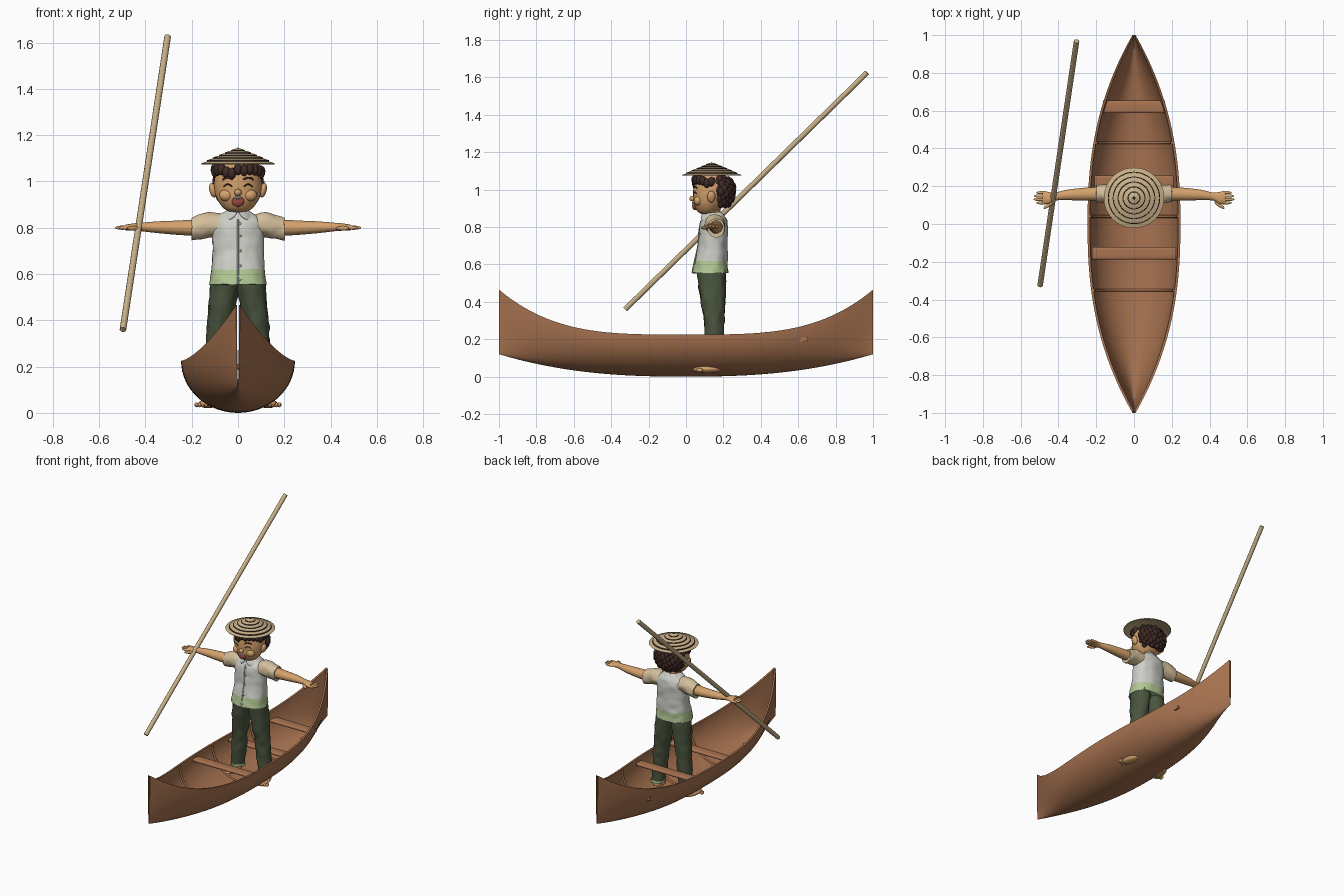
import bpy, bmesh, math, random
from math import sin, cos, pi
from mathutils import Vector, noise

if "Cube" in bpy.data.objects:
    bpy.data.objects.remove(bpy.data.objects["Cube"])
random.seed(4)


def material(name, rgb):
    m = bpy.data.materials.new(name)
    m.use_nodes = True
    m.diffuse_color = (*rgb, 1)
    m.node_tree.nodes["Principled BSDF"].inputs["Base Color"].default_value = (*rgb, 1)
    return m


WOOD = material("hull brown", (.39, .17, .08))
STRAW = material("pale straw", (.58, .44, .25))
SKIN = material("warm skin", (.66, .36, .15))
HAIR = material("dark hair", (.05, .024, .02))
SHIRT = material("off white", (.62, .62, .58))
HEM = material("pale green", (.45, .58, .3))
PANTS = material("dark green", (.068, .09, .048))
SLEEVE = material("beige cloth", (.66, .52, .33))
MOUTH = material("mouth red", (.33, .07, .05))


def finish(name, bm, *mats, angle=45):
    bmesh.ops.recalc_face_normals(bm, faces=bm.faces)
    me = bpy.data.meshes.new(name)
    bm.to_mesh(me)
    bm.free()
    for m in mats:
        me.materials.append(m)
    me.shade_smooth()
    me.set_sharp_from_angle(angle=math.radians(angle))
    ob = bpy.data.objects.new(name, me)
    bpy.context.collection.objects.link(ob)
    return ob


def bridge(bm, rings, closed=True):
    n = len(rings[0])
    for a, b in zip(rings, rings[1:]):
        for i in range(n if closed else n - 1):
            j = (i + 1) % n
            bm.faces.new((a[i], a[j], b[j], b[i]))


def spline(rows, steps=5):
    # Catmull-Rom interpolation of whole rows
    rows = [Vector(r) for r in rows]
    out = []
    for i in range(len(rows) - 1):
        p, a, b, q = rows[max(i - 1, 0)], rows[i], rows[i + 1], rows[min(i + 2, len(rows) - 1)]
        for k in range(steps):
            t = k / steps
            out.append(.5 * (2 * a + (b - p) * t + (2 * p - 5 * a + 4 * b - q) * t**2 + (3 * a - p - 3 * b + q) * t**3))
    return out + [rows[-1]]


def loft(name, rows, *mats, axis="z", power=1.0, rough=0, rule=None, n=28, steps=5):
    # rows: position along axis, two centre offsets, two radii
    bm = bmesh.new()
    rings = []
    for r in spline(rows, steps):
        ring = []
        for i in range(n):
            c, s = cos(2 * pi * i / n), sin(2 * pi * i / n)
            u = r[1] + r[3] * math.copysign(abs(c)**power, c)
            v = r[2] + r[4] * math.copysign(abs(s)**power, s)
            co = Vector((u, v, r[0]) if axis == "z" else (r[0], u, v))
            if rough:
                co += noise.noise_vector(co * 28) * rough
            ring.append(bm.verts.new(co))
        rings.append(ring)
    bridge(bm, rings)
    bm.faces.new(rings[0])
    bm.faces.new(rings[-1])
    if rule:
        for f in bm.faces:
            f.material_index = rule(f.calc_center_median())
    return finish(name, bm, *mats)


def blob(name, loc, size, mat, rot=(0, 0, 0), detail=16):
    bm = bmesh.new()
    bmesh.ops.create_uvsphere(bm, u_segments=detail, v_segments=detail // 2 + 2, radius=1)
    ob = finish(name, bm, mat, angle=80)
    ob.location, ob.scale, ob.rotation_euler = loc, size, rot
    return ob


def tube(name, pts, radius, mat):
    cu = bpy.data.curves.new(name, "CURVE")
    cu.dimensions, cu.bevel_depth, cu.bevel_resolution, cu.use_fill_caps = "3D", radius, 3, True
    sp = cu.splines.new("POLY")
    sp.points.add(len(pts) - 1)
    for p, co in zip(sp.points, pts):
        p.co = (*co, 1)
    cu.materials.append(mat)
    ob = bpy.data.objects.new(name, cu)
    bpy.context.collection.objects.link(ob)
    return ob


# Canoe hull: one closed shell with an open slit at both tips
def hull_section(y, inset=0.0, n=16):
    a = abs(y)
    w = max(.238 * (1 - a**2.4) + .008 - inset, .004)
    keel = .12 * a**2.5 + inset
    sheer = .225 + .24 * a**3.5
    return [Vector((w * sin(t), y, keel + (sheer - keel) * (1 - cos(t))))
            for t in (pi / 2 * i / n for i in range(-n, n + 1))]


bm = bmesh.new()
rings = []
for k in range(-32, 33):
    y = sin(k / 32 * pi / 2)
    loop = hull_section(y) + hull_section(y, .013)[::-1]
    rings.append([bm.verts.new(p) for p in loop])
bridge(bm, rings)
half = len(rings[0]) // 2
for ring in (rings[0], rings[-1]):
    for i in range(half - 1):
        bm.faces.new((ring[i], ring[i + 1], ring[-2 - i], ring[-1 - i]))
finish("canoe_hull", bm, WOOD)

# Seats and ribs
for i, (y, w) in enumerate(((.62, .165), (.225, .21), (-.155, .222))):
    loft(f"seat_{i}", [(-w, y, .2, .033, .012), (w, y, .2, .033, .012)], WOOD, axis="x", power=.6)
for i, y in enumerate((.43, .04, -.35)):
    tube(f"rib_{i}", hull_section(y, .015), .007, WOOD)

# Punting pole
tube("pole", [(-.497, -.325, .36), (-.304, .968, 1.625)], .0145, STRAW)

# Torso with a green hem band
TORSO = [(.555, 0, .13, .122, .096), (.62, 0, .135, .116, .088), (.7, 0, .143, .11, .078),
         (.78, 0, .147, .113, .076), (.835, 0, .15, .105, .068), (.865, 0, .15, .06, .05), (.88, 0, .148, .042, .042)]
loft("shirt", TORSO, SHIRT, HEM, power=.85, rough=.006, n=40, rule=lambda c: int(c.z < .615))
front = [(0, r[2] - r[4] - .001, r[0]) for r in spline(TORSO[:5])]
tube("shirt_placket", front, .004, SHIRT)
for i in range(2, len(front), 4):
    blob(f"button_{i}", Vector(front[i]) + Vector((.009, 0, 0)), (.006, .004, .006), SLEEVE, detail=8)
loft("neck", [(.84, 0, .147, .045, .042), (.9, 0, .143, .04, .04)], SKIN)

for s, side in ((1, "left"), (-1, "right")):
    # Collar, sleeve and arm
    blob(side + "_collar", (s * .034, .097, .852), (.034, .008, .02), SHIRT, (-.6, s * .5, s * .35))
    loft(side + "_sleeve", [(s * .075, .152, .81, .055, .05), (s * .12, .155, .814, .053, .055),
                            (s * .16, .16, .805, .049, .053), (s * .2, .16, .795, .046, .049)],
         SLEEVE, axis="x", rough=.005)
    loft(side + "_arm", [(s * .17, .16, .8, .037, .036), (s * .26, .158, .8, .034, .031), (s * .35, .154, .802, .028, .025),
                         (s * .42, .145, .803, .021, .018), (s * .45, .138, .803, .031, .016), (s * .485, .138, .801, .034, .012)],
         SKIN, axis="x")
    for k, reach in enumerate((.515, .53, .528, .515)):
        y = .112 + k * .018
        blob(f"{side}_finger_{k}", (s * (reach - .03), y, .8), (.034, .009, .009), SKIN, detail=10)
    blob(side + "_thumb", (s * .452, .1, .797), (.034, .01, .01), SKIN, (0, 0, -s * .6), 10)

    # Trouser leg with pale cuff, bare foot and toes
    loft(side + "_trouser_leg", [(.075, s * .11, .155, .046, .048), (.2, s * .097, .152, .047, .05), (.32, s * .087, .149, .05, .056),
                                 (.45, s * .07, .142, .058, .07), (.58, s * .054, .136, .062, .078)],
         PANTS, HEM, rough=.008, rule=lambda c: int(c.z < .1))
    blob(side + "_foot", (s * .13, .115, .04), (.036, .078, .02), SKIN, (0, 0, s * .25))
    blob(side + "_ankle", (s * .115, .155, .06), (.03, .033, .035), SKIN)
    for k in range(5):
        blob(f"{side}_toe_{k}", (s * (.123 + k * .014), .045 + k * .007, .035), (.009, .018, .011), SKIN, detail=8)

    # Ear, closed smiling eye and eyebrow
    blob(side + "_ear", (s * .108, .135, .962), (.016, .022, .032), SKIN, (0, s * .25, 0))

    def on_face(x, z):
        return (s * x, .135 - .098 * math.sqrt(1 - (x / .104)**2), z)
    steps = [k / 8 for k in range(9)]
    tube(side + "_eye", [on_face(.026 + .036 * t, .978 + .01 * sin(pi * t)) for t in steps], .0028, HAIR)
    tube(side + "_eyebrow", [on_face(.024 + .042 * t, 1.008 + .008 * sin(pi * t)) for t in steps], .004, HAIR)
    blob(side + "_cheek", (s * .05, .065, .94), (.032, .024, .026), SKIN)

# Head and face
loft("head", [(.866, 0, .115, .025, .025), (.882, 0, .116, .06, .054), (.92, 0, .125, .089, .083), (.96, 0, .133, .102, .094),
              (1.0, 0, .137, .104, .098), (1.04, 0, .14, .097, .092), (1.08, 0, .14, .05, .05)], SKIN)
blob("nose", (0, .036, .952), (.016, .018, .015), SKIN)
blob("mouth", (0, .047, .914), (.027, .014, .024), MOUTH)
blob("teeth", (0, .043, .929), (.021, .012, .006), SHIRT)

# Hair: a cap covered in small locks
blob("hair_cap", (0, .172, .995), (.103, .083, .09), HAIR, detail=24)
bm = bmesh.new()


def lock(center, size):
    made = bmesh.ops.create_icosphere(bm, subdivisions=2, radius=1)["verts"]
    for v in made:
        v.co = Vector(center) + Vector((v.co.x * size, v.co.y * size, v.co.z * size * 1.4))


for i in range(150):
    z = 1 - 2 * (i + .5) / 150
    a = i * 2.39996
    d = Vector((math.sqrt(1 - z * z) * cos(a), math.sqrt(1 - z * z) * sin(a), z))
    if -.85 < d.z < .8 and (d.y > .05 or d.z > .45):
        lock((d.x * .1, .172 + d.y * .08, .99 + d.z * .083), random.uniform(.014, .021))
for i in range(13):
    a = pi * (i / 12)
    lock((cos(a) * .1, .135 - .088 * sin(a), 1.045 + random.uniform(-.012, .008)), .019)
finish("hair_locks", bm, HAIR, angle=60)

# Conical straw hat: stepped bands divided by dark grooves
profile, dark = [(.0, 1.06 + .05)], []
profile += [(.08, 1.095), (.157, 1.074)]
for k in range(6):
    r0, r1 = .16 - k * .026, .16 - (k + 1) * .026
    z0 = 1.078 + .068 * (k / 6)**.9
    profile += [(r0, z0), (r1 + .005, z0 + .007)]
    dark.append(len(profile) - 1)
    profile.append((r1 + .001, z0 + .006))
profile.append((0, 1.147))
bm = bmesh.new()
N = 48
rings = [[bm.verts.new((r * cos(2 * pi * i / N), .138 + r * sin(2 * pi * i / N), z)) for i in range(N)] for r, z in profile]
bridge(bm, rings)
bm.faces.ensure_lookup_table()
for f in bm.faces:
    band = f.index if f.index >= 0 else 0
for k in dark:
    for f in bm.faces[k * N:(k + 2) * N]:
        f.material_index = 1
bmesh.ops.remove_doubles(bm, verts=bm.verts, dist=.0001)
finish("straw_hat", bm, STRAW, HAIR, angle=30)
